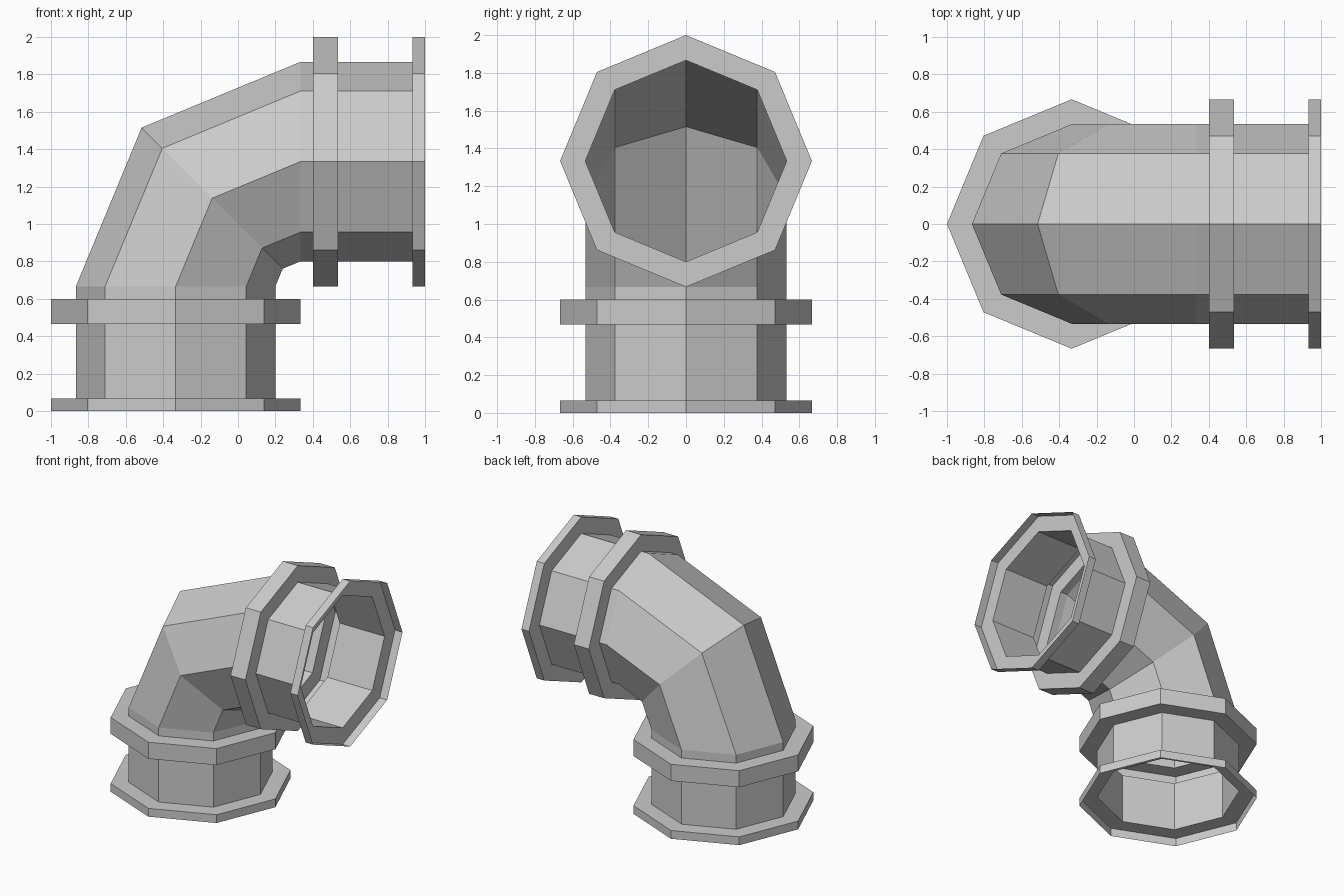
import bpy
import bmesh
from math import cos, sin, pi
from mathutils import Vector

cube = bpy.data.objects.get("Cube")
if cube:
    bpy.data.objects.remove(cube, do_unlink=True)

SIDES = 8
PIPE = 0.8 * 2 / 3      # pipe radius
WIDE = 2 / 3            # flange and collar radius
BEND = 2 / 3            # radius of the bend's centre line
PIVOT = Vector((1 / 3, 0, 2 / 3))

metal = bpy.data.materials.new("light_grey")
metal.use_nodes = True
grey = (0.6, 0.6, 0.6, 1)
metal.diffuse_color = grey
metal.node_tree.nodes["Principled BSDF"].inputs["Base Color"].default_value = grey


def ring(turn, along, radius):
    """Octagon at a turn angle of the bend, shifted along the pipe's run."""
    out = Vector((-cos(turn), 0, sin(turn)))
    run = Vector((sin(turn), 0, cos(turn)))
    centre = PIVOT + out * BEND + run * along
    side = Vector((0, 1, 0))
    angles = [2 * pi * k / SIDES for k in range(SIDES)]
    return [centre + (out * cos(a) + side * sin(a)) * radius for a in angles]


def make_part(name, rings):
    """Skin an open shell through successive octagons."""
    bm = bmesh.new()
    loops = [[bm.verts.new(p) for p in r] for r in rings]
    for a, b in zip(loops, loops[1:]):
        for k in range(SIDES):
            n = (k + 1) % SIDES
            bm.faces.new((a[k], b[k], b[n], a[n]))
    mesh = bpy.data.meshes.new(name)
    bm.to_mesh(mesh)
    bm.free()
    mesh.materials.append(metal)
    obj = bpy.data.objects.new(name, mesh)
    bpy.context.collection.objects.link(obj)


# Elbow with one mitre ring halfway and a short straight at each end
STUB = 1 / 15
make_part("elbow_bend", [
    ring(0, -STUB, PIPE), ring(0, 0, PIPE), ring(pi / 4, 0, PIPE),
    ring(pi / 2, 0, PIPE), ring(pi / 2, STUB, PIPE)])

# Each end: hollow collar, straight pipe, open-rimmed flange
PARTS = {
    "collar": [(STUB, PIPE), (STUB, WIDE), (0.2, WIDE), (0.2, PIPE)],
    "pipe": [(0.2, PIPE), (0.6, PIPE)],
    "end_flange": [(0.6, PIPE), (0.6, WIDE), (2 / 3, WIDE)],
}
for part, profile in PARTS.items():
    make_part("upper_" + part, [ring(pi / 2, s, r) for s, r in profile])
    make_part("lower_" + part, [ring(0, -s, r) for s, r in reversed(profile)])
